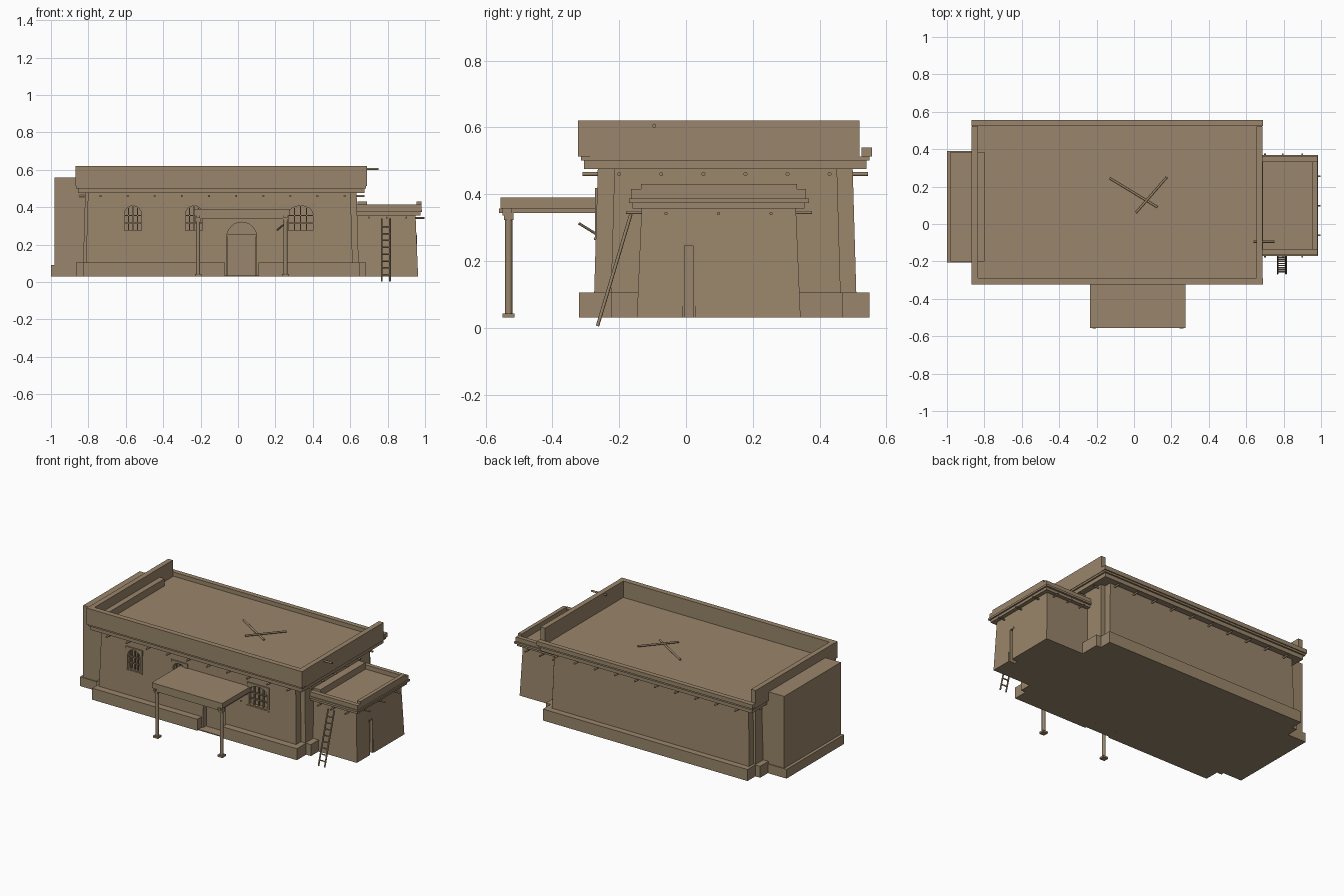
import bpy
import bmesh
import math
from mathutils import Vector

if "Cube" in bpy.data.objects:
    bpy.data.objects.remove(bpy.data.objects["Cube"], do_unlink=True)

adobe = bpy.data.materials.new("adobe_tan")
adobe.use_nodes = True
CLAY = (0.32, 0.235, 0.145, 1)
adobe.diffuse_color = CLAY
adobe.node_tree.nodes["Principled BSDF"].inputs["Base Color"].default_value = CLAY


def finish(name, bm):
    bmesh.ops.recalc_face_normals(bm, faces=bm.faces)
    mesh = bpy.data.meshes.new(name)
    bm.to_mesh(mesh)
    bm.free()
    mesh.materials.append(adobe)
    ob = bpy.data.objects.new(name, mesh)
    bpy.context.collection.objects.link(ob)
    return ob


def block(name, xs, ys, zs, taper=0.0):
    """Box whose top is drawn in by taper on every side."""
    bm = bmesh.new()
    bmesh.ops.create_cube(bm, size=1)
    for v in bm.verts:
        i, j, k = (int(c > 0) for c in v.co)
        v.co = (xs[i] + k * taper * (1 - 2 * i), ys[j] + k * taper * (1 - 2 * j), zs[k])
    return finish(name, bm)


def rod(name, a, b, r, sides=10):
    a, b = Vector(a), Vector(b)
    bm = bmesh.new()
    bmesh.ops.create_cone(bm, cap_ends=True, segments=sides, radius1=r, radius2=r,
                          depth=(b - a).length)
    turn = (b - a).to_track_quat('Z', 'Y').to_matrix().to_4x4()
    bm.transform(turn)
    bmesh.ops.translate(bm, verts=bm.verts, vec=(a + b) / 2)
    for f in bm.faces:
        f.smooth = len(f.verts) == 4
    for e in bm.edges:
        e.smooth = all(f.smooth for f in e.link_faces)
    return finish(name, bm)


def arch(name, cx, half, z0, spring, rise, ys):
    """Round-headed slab facing the front."""
    pts = [(cx - half, z0), (cx + half, z0)]
    for i in range(13):
        t = math.pi * i / 12
        pts.append((cx + half * math.cos(t), spring + rise * math.sin(t)))
    bm = bmesh.new()
    face = bm.faces.new([bm.verts.new((x, ys[0], z)) for x, z in pts])
    moved = bmesh.ops.extrude_face_region(bm, geom=[face])["geom"]
    bmesh.ops.translate(bm, verts=[v for v in moved if isinstance(v, bmesh.types.BMVert)],
                        vec=(0, ys[1] - ys[0], 0))
    return finish(name, bm)


def carve(target, cutter):
    mod = target.modifiers.new("cut", 'BOOLEAN')
    mod.operation = 'DIFFERENCE'
    mod.solver = 'EXACT'
    mod.object = cutter
    bpy.context.view_layer.update()
    deps = bpy.context.evaluated_depsgraph_get()
    mesh = bpy.data.meshes.new_from_object(target.evaluated_get(deps))
    target.modifiers.clear()
    target.data = mesh
    bpy.data.objects.remove(cutter, do_unlink=True)


BASE = 0.03

# Main walls: two crossing battered masses leave notched corners
hall = block("hall_front_back_wall", (-0.815, 0.615), (-0.277, 0.512), (BASE, 0.48), 0.013)
block("hall_side_wall", (-0.83, 0.647), (-0.227, 0.465), (BASE, 0.48), 0.013)

# Plinth, open at the doorway
for side, xs in (("right", (-0.83, -0.07)), ("left", (0.11, 0.65))):
    block("plinth_front_" + side, xs, (-0.32, -0.2), (BASE, 0.105))
block("plinth_back", (-0.83, 0.65), (0.4, 0.55), (BASE, 0.105))
for side, xs in (("right", (-0.865, -0.7)), ("left", (0.6, 0.685))):
    block("plinth_side_" + side, xs, (-0.225, 0.47), (BASE, 0.105))

# Cornice, roof and parapets
block("cornice_lower", (-0.855, 0.675), (-0.305, 0.54), (0.475, 0.501))
block("cornice_upper", (-0.865, 0.685), (-0.315, 0.55), (0.501, 0.513))
block("parapet_front", (-0.87, 0.69), (-0.323, -0.288), (0.513, 0.62))
block("parapet_back", (-0.87, 0.69), (0.525, 0.557), (0.513, 0.54))
block("parapet_right", (-0.868, -0.835), (-0.288, 0.52), (0.513, 0.62))
block("parapet_left", (0.655, 0.688), (-0.288, 0.52), (0.513, 0.62))
rod("roof_pole_long", (-0.13, 0.245, 0.52), (0.125, 0.09, 0.52), 0.006)
rod("roof_pole_short", (0.01, 0.06, 0.528), (0.175, 0.25, 0.528), 0.006)
rod("roof_spout", (0.64, -0.095, 0.605), (0.75, -0.095, 0.605), 0.006)

# Projecting roof beams
for i in range(10):
    x = -0.735 + 0.145 * i
    rod("roof_beam", (x, -0.31, 0.46), (x, 0.545, 0.46), 0.006)
for i in range(6):
    y = -0.2 + 0.126 * i
    rod("cross_beam", (-0.85, y, 0.46), (0.675, y, 0.46), 0.006)

# Doorway and arched door
carve(hall, arch("door_cutter", 0.02, 0.08, 0.0, 0.24, 0.08, (-0.4, -0.235)))
block("door_leaf", (-0.055, 0.095), (-0.246, -0.23), (BASE, 0.245))
block("door_lintel", (-0.06, 0.1), (-0.252, -0.23), (0.245, 0.255))
block("door_step", (-0.07, 0.11), (-0.31, -0.24), (BASE, 0.036))
rod("wall_peg", (0.205, -0.26, 0.275), (0.25, -0.32, 0.312), 0.004)

# Barred windows with arched panes
for cx, half in ((-0.562, 0.06), (-0.235, 0.06), (0.335, 0.08)):
    carve(hall, block("window_cutter", (cx - half, cx + half), (-0.4, -0.245), (0.265, 0.418)))
    frame = block("window_frame", (cx - half, cx + half), (-0.273, -0.25), (0.265, 0.418))
    carve(frame, arch("pane_cutter", cx, half - 0.015, 0.277, 0.365, 0.042, (-0.4, -0.2)))
    for k in (-0.4, 0, 0.4):
        x = cx + k * half
        top = 0.406 if k == 0 else 0.397
        block("window_bar", (x - 0.003, x + 0.003), (-0.268, -0.256), (0.277, top))
    for z in (0.315, 0.355):
        block("window_crossbar", (cx - half + 0.012, cx + half - 0.012),
              (-0.266, -0.256), (z - 0.003, z + 0.003))
    block("window_sill", (cx - half, cx + half), (-0.276, -0.25), (0.262, 0.27))

# Porch
block("porch_roof", (-0.235, 0.275), (-0.555, -0.26), (0.357, 0.39))
block("porch_front_beam", (-0.23, 0.27), (-0.55, -0.522), (0.336, 0.357))
for x in (-0.213, 0.254):
    block("porch_side_beam", (x - 0.01, x + 0.01), (-0.56, -0.26), (0.343, 0.357))
    block("porch_post_cap", (x - 0.013, x + 0.013), (-0.545, -0.517), (0.322, 0.343))
    rod("porch_post", (x, -0.531, BASE), (x, -0.531, 0.33), 0.011)
    block("porch_post_foot", (x - 0.018, x + 0.018), (-0.549, -0.513), (BASE, 0.042))

# Tall end mass on the right
block("end_mass", (-0.98, -0.8), (-0.2, 0.385), (BASE, 0.56))
block("end_mass_foot", (-1.0, -0.8), (-0.205, 0.39), (BASE, 0.09))

# Annex on the left with a narrow doorway
annex = block("annex_wall", (0.6, 0.963), (-0.147, 0.343), (BASE, 0.36), 0.014)
carve(annex, block("slot_cutter", (0.92, 1.1), (-0.01, 0.027), (0.0, 0.252)))
for ys in ((-0.012, -0.004), (0.021, 0.029)):
    block("slot_jamb", (0.925, 0.957), ys, (BASE, 0.252))
block("slot_lintel", (0.925, 0.955), (-0.012, 0.029), (0.246, 0.255))
block("annex_cornice_lower", (0.62, 0.975), (-0.16, 0.355), (0.357, 0.374))
block("annex_cornice_upper", (0.62, 0.985), (-0.17, 0.368), (0.374, 0.387))
block("annex_parapet_front", (0.63, 0.98), (-0.165, -0.135), (0.387, 0.415))
block("annex_parapet_back", (0.63, 0.98), (0.333, 0.36), (0.387, 0.415))
block("annex_parapet_left", (0.955, 0.98), (-0.135, 0.333), (0.387, 0.43))
block("annex_parapet_inner", (0.64, 0.69), (-0.135, 0.333), (0.387, 0.43))
for x in (0.7, 0.795, 0.9):
    rod("annex_beam", (x, -0.18, 0.345), (x, 0.377, 0.345), 0.005)
for y in (-0.06, 0.097, 0.255):
    rod("annex_cross_beam", (0.7, y, 0.342), (0.997, y, 0.342), 0.005)

# Ladder
foot, head = Vector((0, -0.265, 0.005)), Vector((0, -0.165, 0.34))
for x in (0.768, 0.812):
    side = Vector((x, 0, 0))
    rod("ladder_rail", foot + side, head + side, 0.005)
for i in range(8):
    p = foot.lerp(head, 0.1 + 0.11 * i)
    rod("ladder_rung", p + Vector((0.768, 0, 0)), p + Vector((0.812, 0, 0)), 0.004)
